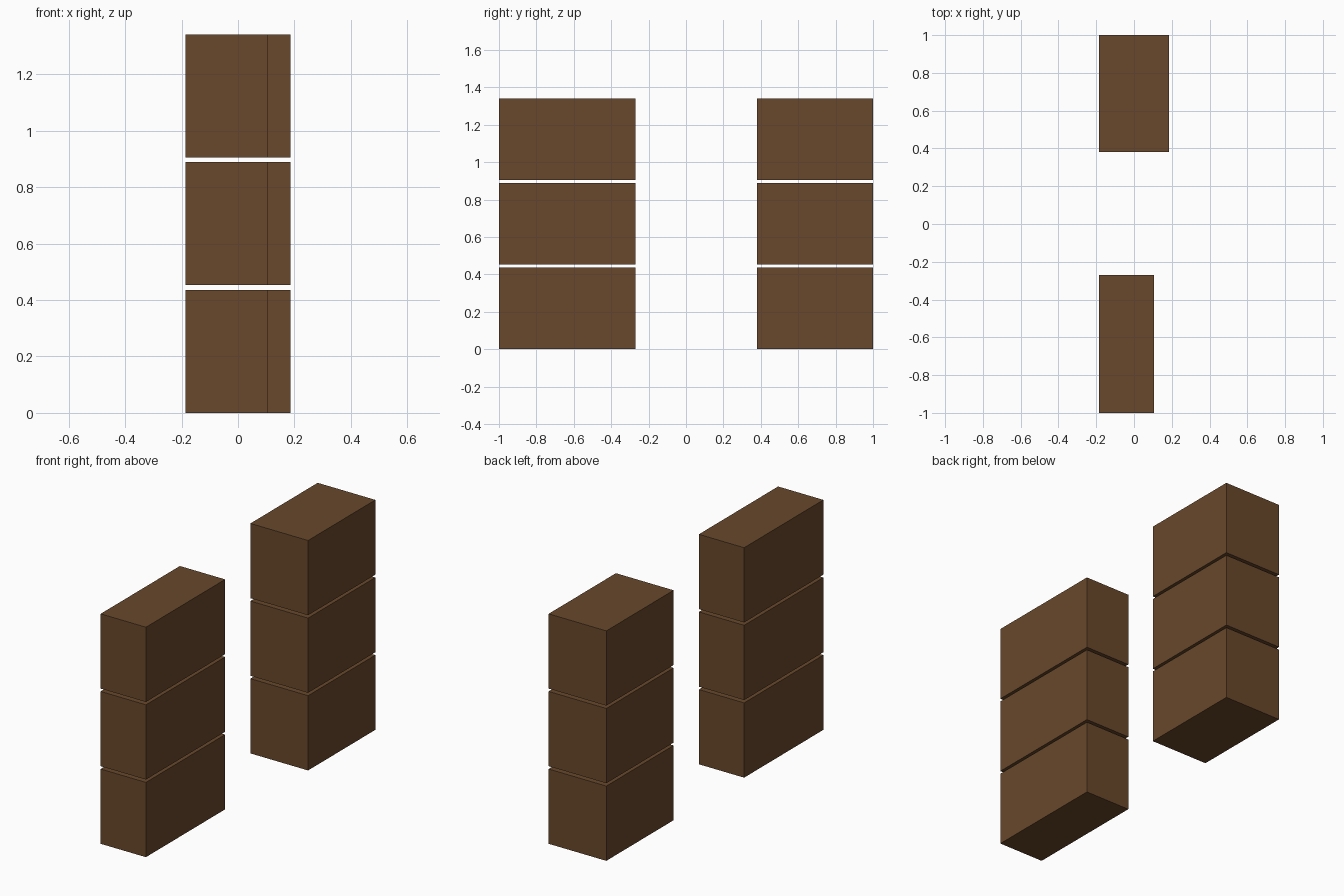
import bpy
import bmesh
from mathutils import Vector

if "Cube" in bpy.data.objects:
    bpy.data.objects.remove(bpy.data.objects["Cube"])

wood = bpy.data.materials.new("brown_wood")
wood.diffuse_color = (0.14, 0.065, 0.024, 1)
wood.use_nodes = True
wood.node_tree.nodes["Principled BSDF"].inputs["Base Color"].default_value = wood.diffuse_color

HEIGHT, PITCH = 0.436, 0.4525


def block(name, lo, hi):
    """Sharp-edged box between two opposite corners."""
    lo, hi = Vector(lo), Vector(hi)
    bm = bmesh.new()
    bmesh.ops.create_cube(bm, size=1)
    bmesh.ops.scale(bm, vec=hi - lo, verts=bm.verts)
    mesh = bpy.data.meshes.new(name)
    bm.to_mesh(mesh)
    bm.free()
    mesh.materials.append(wood)
    obj = bpy.data.objects.new(name, mesh)
    obj.location = (lo + hi) / 2
    bpy.context.collection.objects.link(obj)


# Two stacks of three blocks with narrow open gaps: (name, x range, y range)
stacks = [
    ("front_block", (-0.186, 0.106), (-1.0, -0.27)),
    ("back_block", (-0.186, 0.186), (0.38, 1.0)),
]
for name, (x0, x1), (y0, y1) in stacks:
    for level in range(3):
        z = level * PITCH
        block(f"{name}_{level + 1}", (x0, y0, z), (x1, y1, z + HEIGHT))
